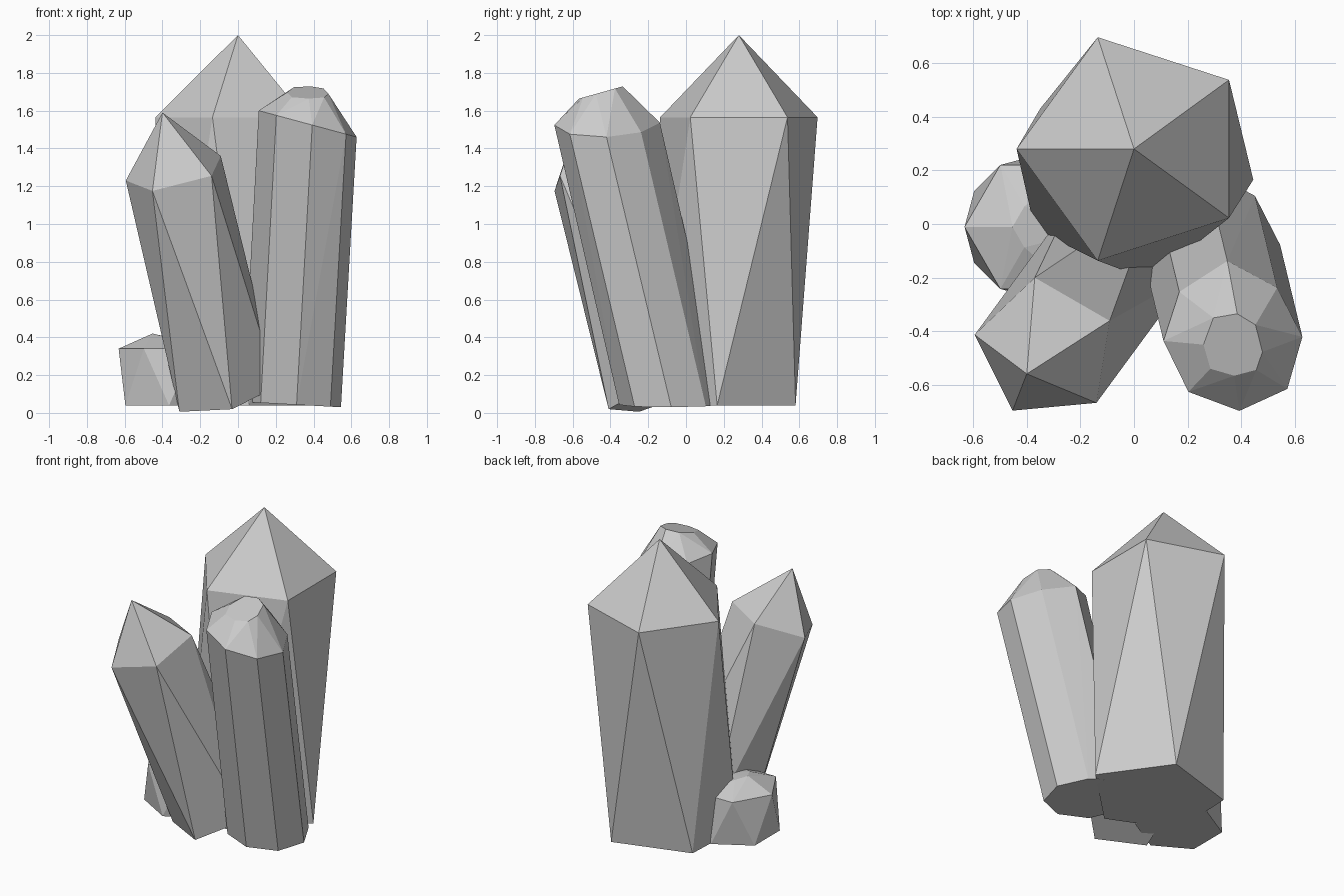
import bpy, bmesh
from math import cos, sin, pi, radians

if "Cube" in bpy.data.objects:
    bpy.data.objects.remove(bpy.data.objects["Cube"])


def ring(cx, cy, r, n, start, z):
    """Regular polygon; z is a function of (x, y) so the ring can tilt."""
    pts = []
    for i in range(n):
        a = radians(start) + 2 * pi * i / n
        x, y = cx + r * cos(a), cy + r * sin(a)
        pts.append((x, y, z(x, y)))
    return pts


def lift(points, z):
    return [(x, y, z(x, y)) for x, y in points]


def crystal(name, points):
    """Faceted convex crystal through the given rings and tip."""
    bm = bmesh.new()
    for p in points:
        bm.verts.new(p)
    bmesh.ops.convex_hull(bm, input=bm.verts[:])
    bmesh.ops.dissolve_limit(bm, angle_limit=radians(1.5),
                             verts=bm.verts[:], edges=bm.edges[:])
    bmesh.ops.recalc_face_normals(bm, faces=bm.faces[:])
    mesh = bpy.data.meshes.new(name)
    bm.to_mesh(mesh)
    bm.free()
    obj = bpy.data.objects.new(name, mesh)
    bpy.context.collection.objects.link(obj)


# Tall five-sided crystal, base twisted against the shoulder
tall_base = [(0.445, 0.165), (0.15, 0.58), (-0.35, 0.43), (-0.37, -0.02), (0.06, -0.21)]
crystal("tall_crystal",
        lift(tall_base, lambda x, y: 0.04)
        + ring(0, 0.28, 0.438, 5, 36, lambda x, y: 1.565)
        + [(0, 0.28, 2.0)])

# Eight-sided leaning crystal with a tilted flat tip
shoulder = [(0.11, -0.436), (0.169, -0.253), (0.348, -0.138), (0.534, -0.238),
            (0.628, -0.421), (0.572, -0.615), (0.393, -0.697), (0.203, -0.626)]
cap = [(0.296, -0.35), (0.385, -0.335), (0.453, -0.376), (0.479, -0.477),
       (0.456, -0.544), (0.374, -0.566), (0.285, -0.54), (0.259, -0.45)]
crystal("blunt_crystal",
        lift([(x - 0.083, y + 0.343) for x, y in shoulder], lambda x, y: 0.06 - 0.055 * x)
        + lift(shoulder, lambda x, y: 1.63 - 0.27 * x)
        + lift(cap, lambda x, y: 1.695 + 0.28 * (y + 0.455)))

# Five-sided crystal leaning to the front left
lean_shoulder = [(-0.594, -0.413), (-0.453, -0.696), (-0.14, -0.667),
                 (-0.091, -0.361), (-0.37, -0.20)]
crystal("leaning_crystal",
        ring(-0.06, -0.137, 0.274, 5, -84,
             lambda x, y: 0.02 + 0.227 * (x + 0.03) + 0.307 * (y + 0.41))
        + lift(lean_shoulder, lambda x, y: 1.175 + 0.227 * (x + 0.453) + 0.307 * (y + 0.696))
        + [(-0.40, -0.559, 1.59)])

# Small six-sided stub at the left
crystal("small_crystal",
        ring(-0.365, -0.011, 0.267, 6, 30, lambda x, y: 0.04)
        + ring(-0.365, -0.011, 0.267, 6, 0, lambda x, y: 0.34)
        + ring(-0.365, -0.011, 0.088, 6, 0, lambda x, y: 0.42 - 0.25 * (x + 0.453)))
